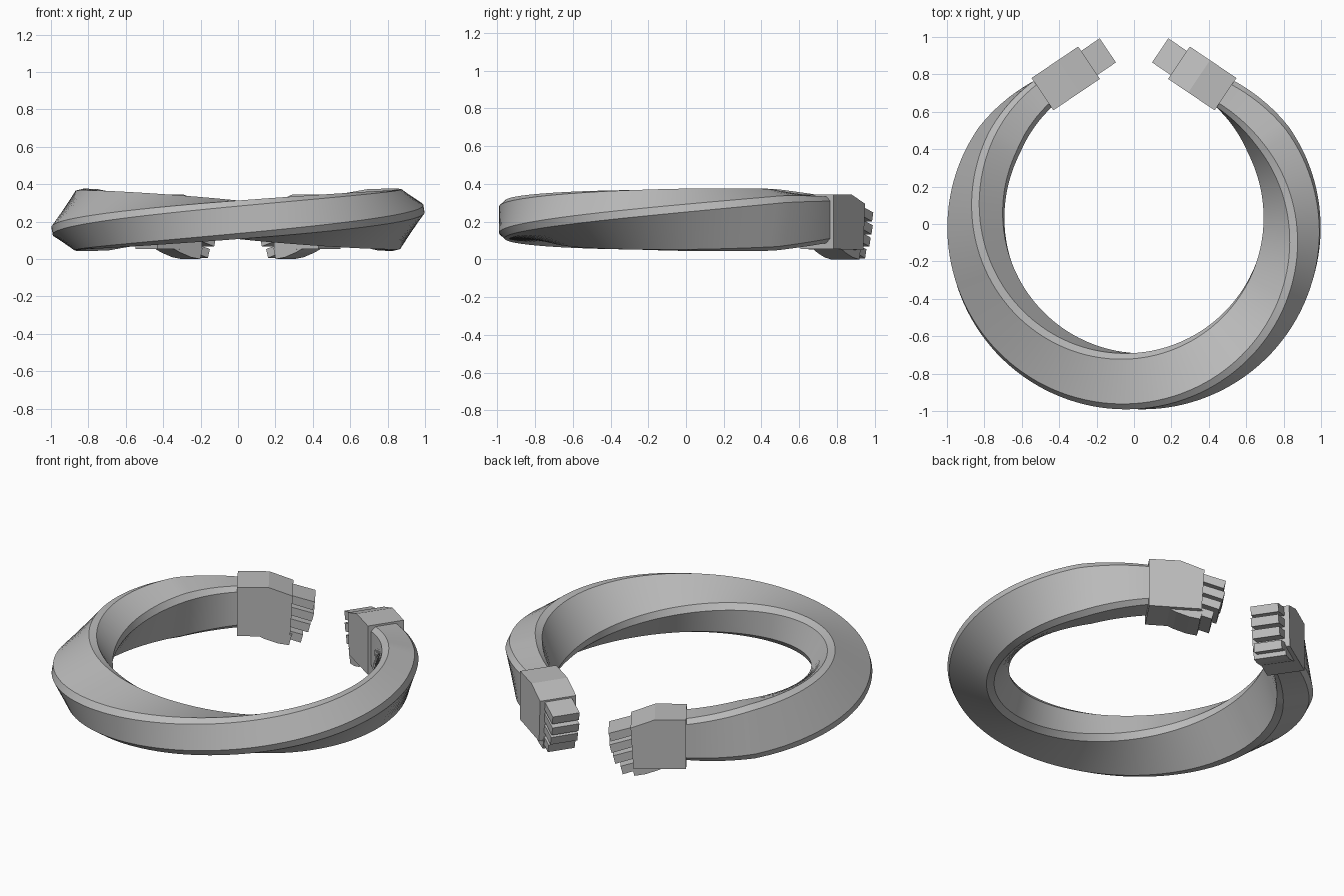
import bpy, bmesh, math
from mathutils import Vector

if "Cube" in bpy.data.objects:
    bpy.data.objects.remove(bpy.data.objects["Cube"])

metal = bpy.data.materials.new("grey metal")
GREY = (0.5, 0.5, 0.5, 1)
metal.diffuse_color = GREY
metal.use_nodes = True
metal.node_tree.nodes["Principled BSDF"].inputs["Base Color"].default_value = GREY

R, MID_Y, MID_Z = 0.845, 0.005, 0.21   # ring radius and centre
END = math.radians(145)                # sweep from the front to each end


def finish(name, bm, smooth=False):
    bmesh.ops.recalc_face_normals(bm, faces=bm.faces[:])
    mesh = bpy.data.meshes.new(name)
    bm.to_mesh(mesh)
    bm.free()
    mesh.materials.append(metal)
    ob = bpy.data.objects.new(name, mesh)
    bpy.context.collection.objects.link(ob)
    if smooth:
        bpy.ops.object.select_all(action="DESELECT")
        ob.select_set(True)
        bpy.context.view_layer.objects.active = ob
        bpy.ops.object.shade_smooth_by_angle(angle=math.radians(25))
    return ob


# Open ring: a chamfered rectangle swept round with half a turn of twist
def twisted_ring(steps=112, a=0.15, b=0.103, c=0.03):
    section = [(a - c, b), (a, b - c), (a, c - b), (a - c, -b),
               (c - a, -b), (-a, c - b), (-a, b - c), (c - a, b)]
    bm = bmesh.new()
    loops = []
    for i in range(steps + 1):
        u = 2 * i / steps - 1
        th, twist = u * END, u * math.pi / 2
        taper = 1 - 0.18 * max(0, (abs(u) - 0.84) / 0.16)
        loop = []
        for p, q in section:
            r = R + taper * (p * math.cos(twist) - q * math.sin(twist))
            z = MID_Z + taper * (p * math.sin(twist) + q * math.cos(twist))
            loop.append(bm.verts.new((r * math.sin(th), MID_Y - r * math.cos(th), z)))
        loops.append(loop)
    n = len(section)
    for l0, l1 in zip(loops, loops[1:]):
        for k in range(n):
            bm.faces.new((l0[k], l0[(k + 1) % n], l1[(k + 1) % n], l1[k]))
    bm.faces.new(loops[0])
    bm.faces.new(loops[-1])
    finish("twisted_ring", bm, smooth=True)


# Prism from a side profile (along the arm, height), placed at one ring end
def end_prism(name, side, profile, s0, s1):
    tangent = Vector((-side * 0.83, 0.56, 0))
    outward = Vector((side * 0.56, 0.83, 0))
    wrist = Vector((side * 0.49, 0.695, 0))
    bm = bmesh.new()
    rings = [[bm.verts.new(wrist + tangent * t + outward * s + Vector((0, 0, z)))
              for t, z in profile] for s in (s0, s1)]
    bm.faces.new(rings[0])
    bm.faces.new(rings[1])
    n = len(profile)
    for k in range(n):
        j = (k + 1) % n
        bm.faces.new((rings[0][k], rings[0][j], rings[1][j], rings[1][k]))
    finish(name, bm)


twisted_ring()

# Clenched hands facing each other across the gap
hand = [(0, 0.055), (0, 0.345), (0.17, 0.345), (0.3, 0.295), (0.285, 0.05)]
heel = [(0.1, 0.06), (0.15, 0.035), (0.22, 0.01), (0.28, 0.0), (0.295, 0.06)]
fingers = [(0.42, 0.225), (0.415, 0.157), (0.395, 0.092), (0.355, 0.03)]

for side, label in ((1, "left"), (-1, "right")):
    end_prism(label + "_hand", side, hand, -0.105, 0.103)
    end_prism(label + "_hand_heel", side, heel, -0.1, 0.08)
    for i, (tip, z) in enumerate(fingers):
        base, h = 0.24, 0.024
        rise = 0.3 * (tip - base)
        shape = [(base, z + rise - h), (base, z + rise + h),
                 (tip, z + h), (tip - 0.012, z - h)]
        end_prism(f"{label}_finger_{i + 1}", side, shape, -0.08, 0.075)
